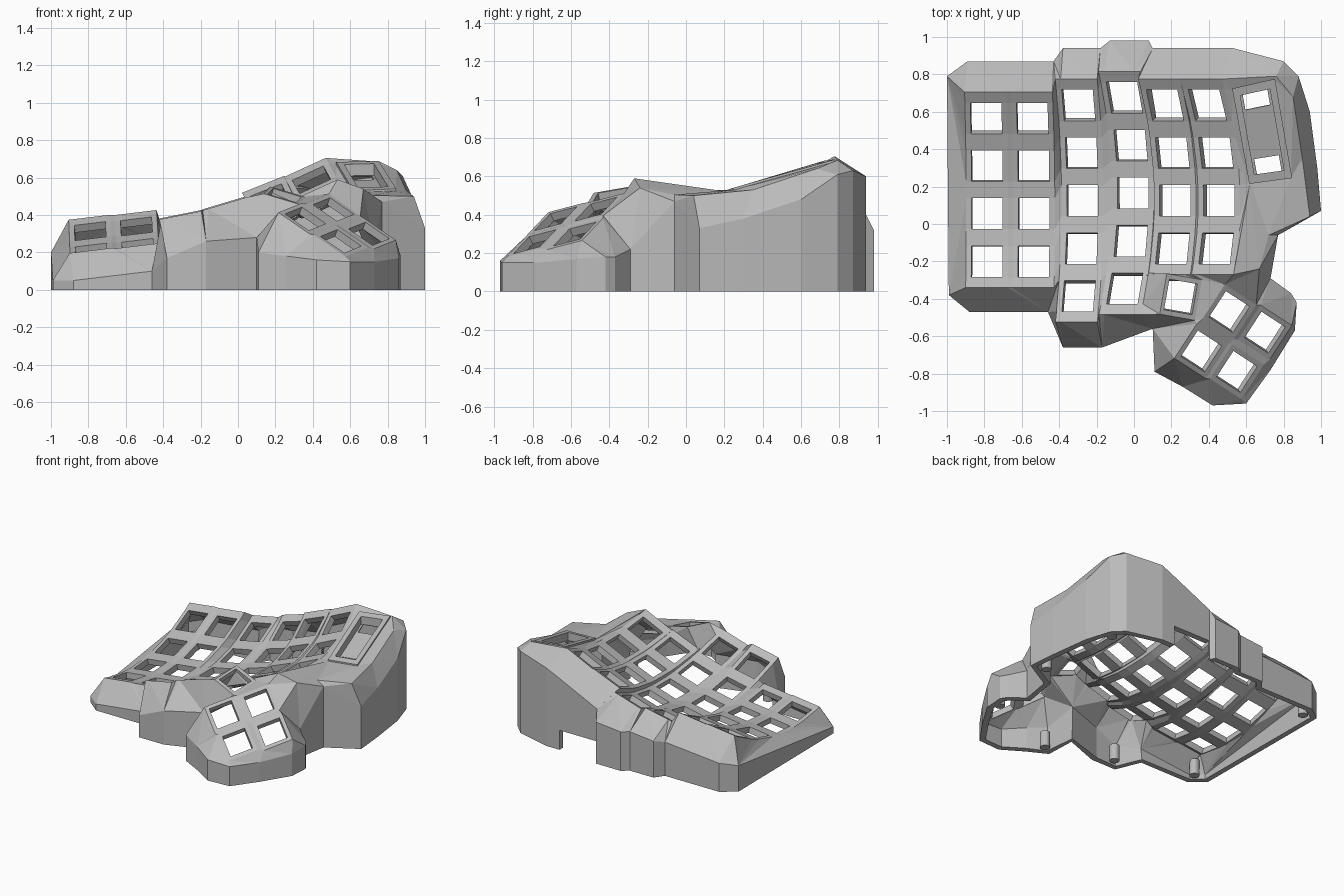
import bpy, bmesh, math
from mathutils import Vector

if "Cube" in bpy.data.objects:
    bpy.data.objects.remove(bpy.data.objects["Cube"])

grey = bpy.data.materials.new("plain grey")
grey.use_nodes = True
grey.diffuse_color = (0.5, 0.5, 0.5, 1)
grey.node_tree.nodes["Principled BSDF"].inputs["Base Color"].default_value = (0.5, 0.5, 0.5, 1)


class Shell:
    """Collects faces that share corners, then becomes a thick object."""

    def __init__(self):
        self.bm, self.seen = bmesh.new(), {}

    def vert(self, p):
        key = tuple(round(c, 4) for c in p)
        if key not in self.seen:
            self.seen[key] = self.bm.verts.new(p)
        return self.seen[key]

    def face(self, *pts):
        vs = list(dict.fromkeys(self.vert(p) for p in pts))
        if len(vs) > 2 and not self.bm.faces.get(vs):
            self.bm.faces.new(vs)

    def ladder(self, a, b):
        for i in range(min(len(a), len(b)) - 1):
            self.face(a[i], a[i + 1], b[i + 1], b[i])

    def zip(self, a, b):
        """Fill between two chains, always taking the shorter diagonal."""
        i = j = 0
        while i < len(a) - 1 or j < len(b) - 1:
            step_a = (Vector(a[i + 1]) - Vector(b[j])).length if i < len(a) - 1 else math.inf
            step_b = (Vector(b[j + 1]) - Vector(a[i])).length if j < len(b) - 1 else math.inf
            if step_a < step_b:
                self.face(a[i], a[i + 1], b[j])
                i += 1
            else:
                self.face(a[i], b[j + 1], b[j])
                j += 1

    def finish(self, name, thickness):
        bm = self.bm
        bmesh.ops.recalc_face_normals(bm, faces=bm.faces)
        if sum(f.normal.z * f.calc_area() for f in bm.faces) < 0:
            bmesh.ops.reverse_faces(bm, faces=bm.faces)
        mesh = bpy.data.meshes.new(name)
        bm.to_mesh(mesh)
        bm.free()
        mesh.materials.append(grey)
        ob = bpy.data.objects.new(name, mesh)
        bpy.context.collection.objects.link(ob)
        mod = ob.modifiers.new("thickness", "SOLIDIFY")
        mod.thickness, mod.offset = thickness, -1


case = Shell()

# Curved key columns: x, lowest y, lowest z, sideways slope, bow, key count, forward pitch
COLUMNS = [
    (-0.785, 0.05, 0.17, 0.12, 0.02, 4, 0.06),
    (-0.535, 0.05, 0.195, 0.12, 0.03, 4, 0.06),
    (-0.275, 0.12, 0.225, 0.20, 0.08, 5, 0),
    (-0.005, 0.16, 0.285, 0.30, 0.17, 5, 0),
    (0.22, 0.12, 0.385, 0.40, 0.20, 4, 0),
    (0.455, 0.12, 0.475, 0.46, 0.23, 4, 0),
]
HALF, EDGE, PITCH = 0.083, 0.112, 0.255


def column_grid(x, y0, z0, slope, bow, count, pitch):
    """Four chains of points, left to right, each running back to front."""
    rows = [y0 + 0.515 - PITCH * r for r in range(count)]
    ys = [rows[0] + 0.14]
    for r in rows:
        ys += [r + HALF, r - HALF]
    ys.append(rows[-1] - 0.14)
    return [[(x + u - bow * (y - y0) ** 2, y, z0 + (y - y0) ** 2 / 2.4 + pitch * (y - y0) + slope * u)
             for y in ys] for u in (-EDGE, -HALF, HALF, EDGE)]


cols = [column_grid(*c) for c in COLUMNS]
for g in cols:
    case.ladder(g[0], g[1])
    case.ladder(g[2], g[3])
    for i in range(0, len(g[1]) - 1, 2):
        case.face(g[1][i], g[1][i + 1], g[2][i + 1], g[2][i])
for left, right in zip(cols, cols[1:]):
    case.ladder(left[3], right[0])


def thumb_key(x, y, z, turn, gx, gy, w):
    """Ring around one thumb key hole; returns its outer corners tl, tr, br, bl."""
    c, s = math.cos(math.radians(turn)), math.sin(math.radians(turn))

    def corners(a, b):
        out = []
        for u, v in ((-a, b), (a, b), (a, -b), (-a, -b)):
            dx, dy = u * c - v * s, u * s + v * c
            out.append((x + dx, y + dy, z + gx * dx + gy * dy))
        return out
    outer, hole = corners(w, 0.11), corners(0.076, 0.083)
    case.ladder(outer + outer[:1], hole + hole[:1])
    return outer


# Thumb cluster
k1 = thumb_key(0.25, -0.39, 0.505, -10, -0.26, 0.22, 0.095)
k2, k3, k4, k5 = [thumb_key(*p, -33, -0.367, 0.5, 0.1) for p in (
    (0.51, -0.47, 0.43), (0.70, -0.58, 0.30), (0.36, -0.68, 0.38), (0.55, -0.79, 0.26))]
TL, TR, BR, BL = range(4)
for a, b in ((k1, k2), (k2, k3), (k4, k5)):
    case.face(a[TR], b[TL], b[BL], a[BR])
for a, b in ((k2, k4), (k3, k5)):
    case.face(a[BL], a[BR], b[TR], b[TL])
case.face(k2[BR], k3[BL], k5[TL], k4[TR])
case.face(k1[BR], k2[BL], k4[TL])

# Inner shelf around the display opening
shelf = [(0.76, 0.79, 0.685), (0.85, 0.68, 0.64), (0.90, 0.35, 0.53), (0.94, 0.04, 0.50),
         (0.72, -0.06, 0.505), (0.67, -0.24, 0.54)]
display = [(0.62, 0.22, 0.52), (0.53, 0.72, 0.67), (0.75, 0.77, 0.675), (0.84, 0.25, 0.53)]
inner_edge = cols[5][3]
case.zip(inner_edge[::-1] + shelf + inner_edge[-1:], display + display[:1])

# Join the fingers to the thumb
finger_front = [g[-1] for c in cols[4:] for g in c]
middle_right = cols[3][3]
case.zip([middle_right[9]] + finger_front + shelf[-1:], [k1[TL], k1[TR], k2[TL], k2[TR]])
case.zip(middle_right[9:], [k1[TL], k1[BL]])

# Upper edge of the outer wall, clockwise from the far back corner
back = [(-0.89, 0.87, 0.22), (-0.43, 0.87, 0.26), (-0.38, 0.94, 0.28), (-0.18, 0.94, 0.30),
        (-0.13, 0.98, 0.30), (0.08, 0.98, 0.32), (0.10, 0.94, 0.40), (0.42, 0.94, 0.55), (0.53, 0.94, 0.60)]
inner = [(0.80, 0.87, 0.63), (0.88, 0.79, 0.61), (0.94, 0.60, 0.48), (0.98, 0.30, 0.38),
         (1.0, 0.07, 0.33), (0.77, -0.06, 0.47), (0.73, -0.29, 0.22)]
thumb = [(0.84, -0.37, 0.18), (0.87, -0.42, 0.18), (0.86, -0.57, 0.17), (0.73, -0.78, 0.15),
         (0.60, -0.96, 0.15), (0.42, -0.97, 0.16), (0.26, -0.87, 0.18), (0.11, -0.79, 0.20)]
corner = [(0.10, -0.56, 0.28)]
front = [(-0.17, -0.66, 0.26), (-0.38, -0.66, 0.17), (-0.46, -0.47, 0.10), (-0.88, -0.47, 0.05)]
side = [(-0.99, -0.38, 0.05), (-1.0, 0.79, 0.20)]

# Sloped skirt from the plate to the wall
back_edge = [g[0] for c in cols for g in c]
case.zip(back_edge, back)
case.zip(back_edge[-1:] + shelf, back[-1:] + inner)
case.zip([shelf[-1], k2[TR], k3[TL], k3[TR], k3[BR], k5[TR], k5[BR], k5[BL], k4[BR], k4[BL]],
         inner[-1:] + thumb)
case.zip([k4[BL], k4[TL], k1[BR], k1[BL], middle_right[-1]], thumb[-1:] + corner)
front_edge = [g[-1] for c in (cols[3], cols[2]) for g in c[::-1]]
front_edge += cols[2][0][9:11][::-1] + [g[-1] for c in (cols[1], cols[0]) for g in c[::-1]]
case.zip(front_edge, corner + front)
case.zip(cols[0][0][::-1], front[-1:] + side + back[:1])

# Vertical walls, with a raised bottom over the cable notch
rim = back + inner + thumb + corner + front + side
for a, b in zip(rim, rim[1:] + rim[:1]):
    low = 0.15 if a == back[6] else 0
    case.face(a, b, (*b[:2], low), (*a[:2], low))
case.finish("keyboard_case", 0.045)

# Display holder: raised frame, recess and floor with cable slots
holder = Shell()
D = [Vector(p) for p in display]


def on_display(s, t, dz):
    p = D[0].lerp(D[3], s).lerp(D[1].lerp(D[2], s), t)
    return (p.x, p.y, p.z + dz)


def ring(m, n, dz):
    return [on_display(s, t, dz) for s, t in ((m, n), (1 - m, n), (1 - m, 1 - n), (m, 1 - n), (m, n))]


steps = [ring(-0.02, -0.01, -0.02), ring(-0.02, -0.01, 0.012), ring(0.14, 0.08, 0.012), ring(0.14, 0.08, -0.05)]
for a, b in zip(steps, steps[1:]):
    holder.ladder(a, b)
S, T = (0.14, 0.2, 0.8, 0.86), (0.08, 0.24, 0.76, 0.92)
for i in range(3):
    for j in range(3):
        if i != 1 or j == 1:
            holder.face(*[on_display(S[i + a], T[j + b], -0.05) for a, b in ((0, 0), (1, 0), (1, 1), (0, 1))])
holder.finish("display_holder", 0.01)

# Screw posts inside the wall
for x, y in ((-0.90, 0.76), (-0.86, -0.37), (-0.30, -0.57), (0.19, -0.74), (0.80, -0.50), (0.82, 0.74), (0.88, 0.10)):
    bpy.ops.mesh.primitive_cylinder_add(vertices=20, radius=0.035, depth=0.12, location=(x, y, 0.06))
    bpy.context.object.name = "screw_post"
    bpy.context.object.data.materials.append(grey)
